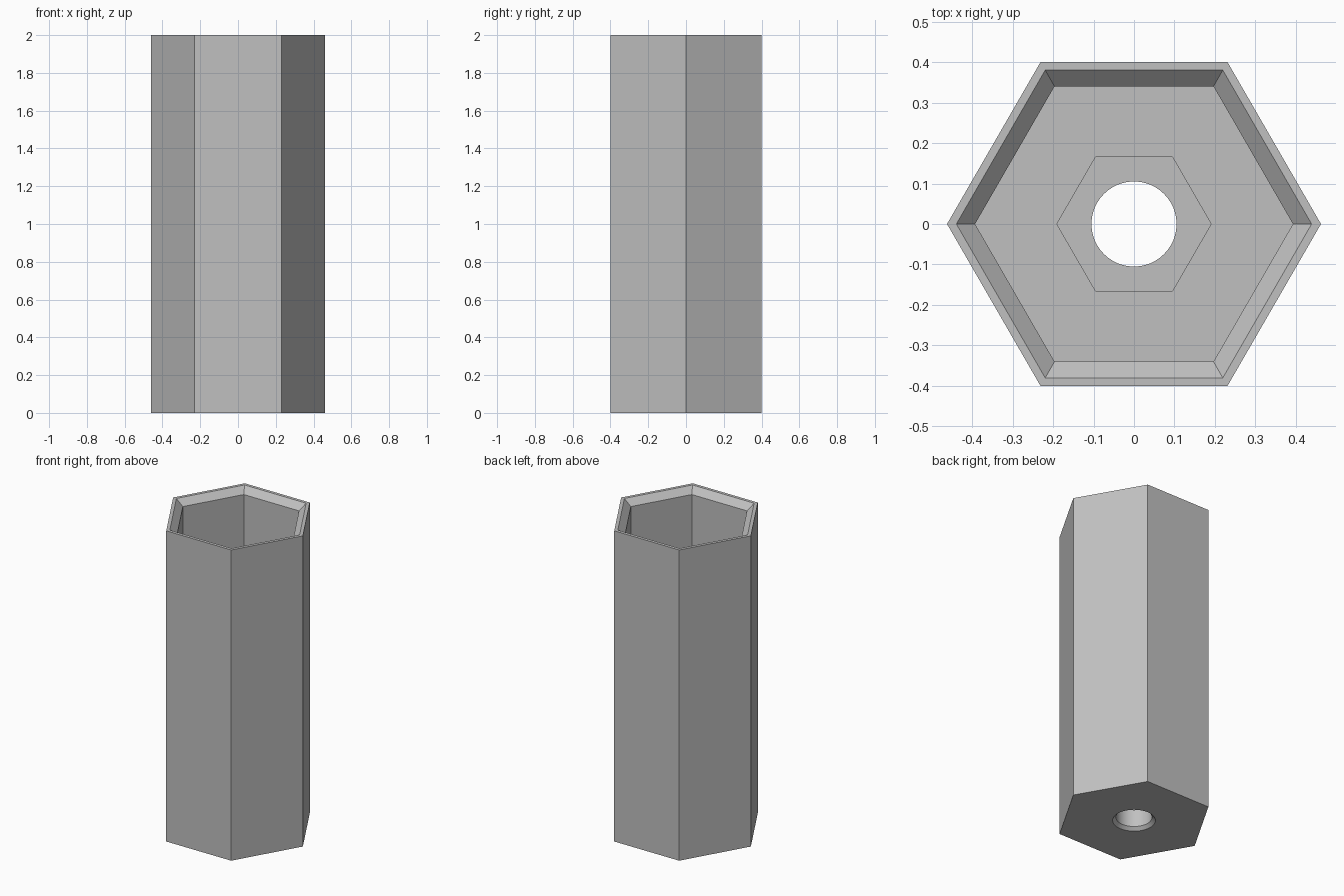
import bpy, bmesh, math

if "Cube" in bpy.data.objects:
    bpy.data.objects.remove(bpy.data.objects["Cube"])

R3 = math.sqrt(3) / 2
grey = bpy.data.materials.new("plain grey")
grey.diffuse_color = (0.53, 0.53, 0.53, 1)
grey.use_nodes = True
grey.node_tree.nodes["Principled BSDF"].inputs["Base Color"].default_value = grey.diffuse_color

bm = bmesh.new()


def ring(sides, radius, z):
    """Closed loop of edges, first corner on +x."""
    vs = [bm.verts.new((radius * math.cos(2 * math.pi * i / sides),
                        radius * math.sin(2 * math.pi * i / sides), z))
          for i in range(sides)]
    es = [bm.edges.new((vs[i], vs[(i + 1) % sides])) for i in range(sides)]
    return vs, es


def hexagon(flat_half, z):
    return ring(6, flat_half / R3, z)


def wall(a, b):
    """Quads between two loops with the same number of corners."""
    n = len(a[0])
    for i in range(n):
        j = (i + 1) % n
        bm.faces.new((a[0][i], a[0][j], b[0][j], b[0][i]))


def floor(outer, inner):
    """Flat face between a hexagon and a round hole."""
    bmesh.ops.triangle_fill(bm, use_beauty=True, edges=outer[1] + inner[1])


# outer shell, rim, lead-in chamfer, deep socket, small hexagonal pocket
hexes = [hexagon(f, z) for f, z in (
    (0.40, 0.0), (0.40, 2.0), (0.38, 2.0), (0.34, 1.96),
    (0.34, 0.27), (0.165, 0.27), (0.165, 0.13))]
for a, b in zip(hexes, hexes[1:]):
    wall(a, b)

# round through hole with a chamfered lower edge
hole = [ring(64, r, z) for r, z in ((0.125, 0.0), (0.105, 0.02), (0.105, 0.13))]
for a, b in zip(hole, hole[1:]):
    wall(a, b)
floor(hexes[0], hole[0])
floor(hexes[-1], hole[-1])

bmesh.ops.recalc_face_normals(bm, faces=bm.faces[:])
mesh = bpy.data.meshes.new("hex_sleeve")
bm.to_mesh(mesh)
bm.free()
mesh.materials.append(grey)
sleeve = bpy.data.objects.new("hex_sleeve", mesh)
bpy.context.collection.objects.link(sleeve)
bpy.context.view_layer.objects.active = sleeve
sleeve.select_set(True)
bpy.ops.object.shade_smooth_by_angle(angle=math.radians(30))
